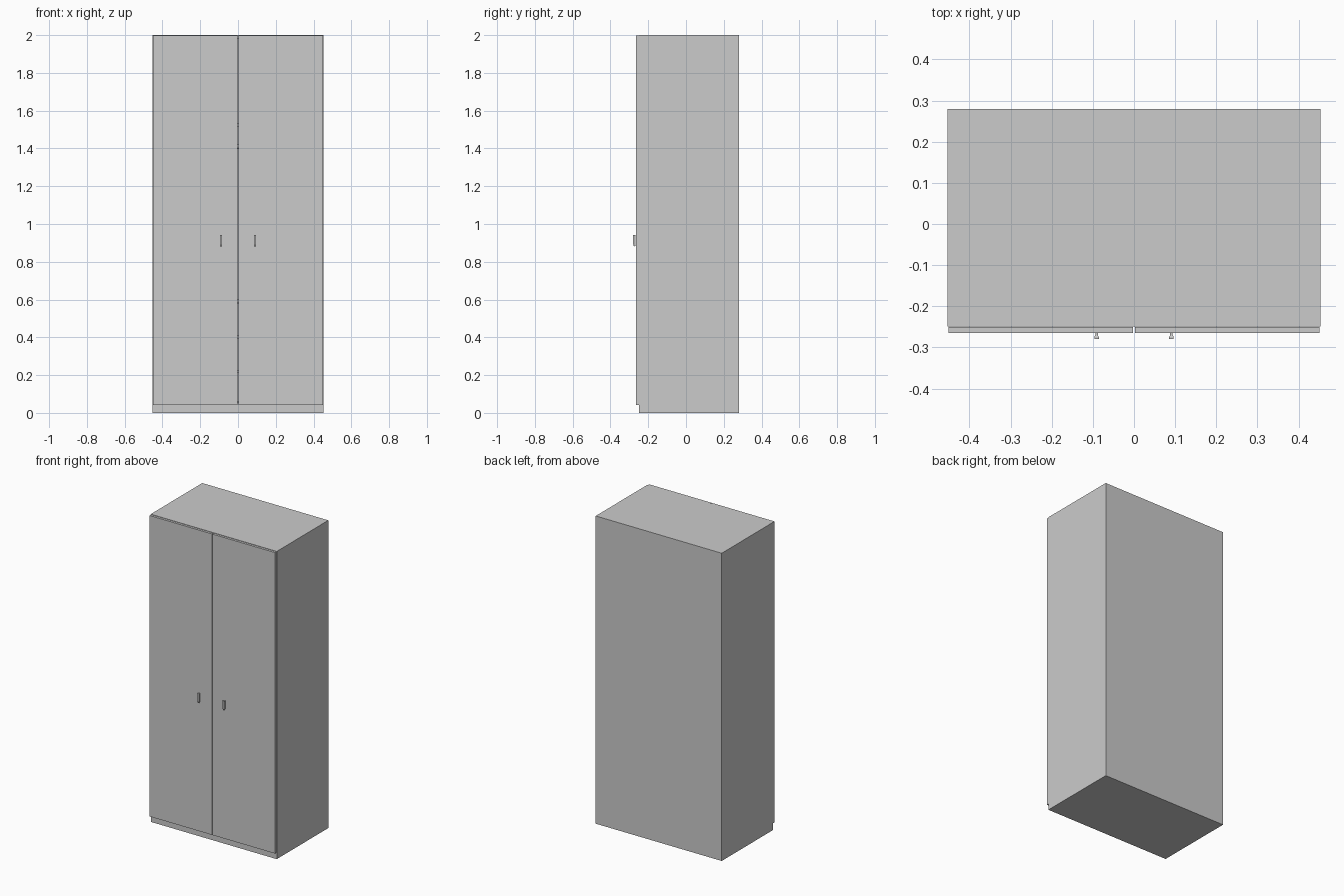
import bpy, bmesh

if "Cube" in bpy.data.objects:
    bpy.data.objects.remove(bpy.data.objects["Cube"])


def box(name, x0, x1, y0, y1, z0, z1):
    """Axis-aligned box from its limits."""
    bm = bmesh.new()
    bmesh.ops.create_cube(bm, size=1)
    for v in bm.verts:
        v.co = ((x0 + x1) / 2 + v.co.x * (x1 - x0),
                (y0 + y1) / 2 + v.co.y * (y1 - y0),
                (z0 + z1) / 2 + v.co.z * (z1 - z0))
    return finish(name, bm)


def finish(name, bm):
    bmesh.ops.recalc_face_normals(bm, faces=bm.faces)
    mesh = bpy.data.meshes.new(name)
    bm.to_mesh(mesh)
    bm.free()
    obj = bpy.data.objects.new(name, mesh)
    bpy.context.collection.objects.link(obj)
    return obj


W = 0.453               # half width
F, B = -0.249, 0.28     # carcass front and back
T = 0.018               # board thickness
IN = W - T              # inner half width

# Carcass boards
for side, s in (("left", -1), ("right", 1)):
    box(side + "_side_panel", *sorted((s * W, s * IN)), F, B, 0, 2)
box("top_panel", -IN, IN, F, B, 2 - T, 2)
box("base_plinth", -IN, IN, F, B, 0, 0.055)
box("back_panel", -IN, IN, B - 0.01, B, 0.055, 2 - T)

# Interior shelves
BK = B - 0.01
box("upper_shelf", -IN, IN, F + 0.02, BK, 1.515, 1.533)
box("drawer_top_shelf", -IN, IN, F + 0.02, BK, 0.585, 0.603)

# Hanging rail
bpy.ops.mesh.primitive_cylinder_add(vertices=24, radius=0.013, depth=2 * IN,
                                    location=(0, 0.015, 1.41),
                                    rotation=(0, 1.570796, 0))
bpy.context.object.name = "hanging_rail"
bpy.ops.object.shade_smooth_by_angle()

# Three open-topped drawers
for i, (z0, z1) in enumerate(((0.06, 0.215), (0.225, 0.395), (0.41, 0.58))):
    n = "drawer_%d_" % (i + 1)
    yf, yb, x = F + 0.02, BK - 0.03, IN - 0.015
    box(n + "front", -IN + 0.003, IN - 0.003, yf, yf + T, z0, z1)
    box(n + "bottom", -x, x, yf + T, yb, z0 + 0.01, z0 + 0.02)
    box(n + "back", -x, x, yb - T, yb, z0 + 0.02, z1 - 0.03)
    for s in (-1, 1):
        box(n + "side", *sorted((s * x, s * (x - T))), yf + T, yb - T,
            z0 + 0.02, z1 - 0.03)


def handle(name, cx):
    """Grip flaring outward from a narrow neck, tapered at its lower end."""
    rings = ((-0.264, 0.003, 0.885, 0.94), (-0.270, 0.003, 0.885, 0.94),
             (-0.275, 0.0055, 0.880, 0.943), (-0.280, 0.0055, 0.892, 0.943))
    bm = bmesh.new()
    loops = [[bm.verts.new((cx + sx * hw, y, z))
              for sx, z in ((-1, z0), (1, z0), (1, z1), (-1, z1))]
             for y, hw, z0, z1 in rings]
    for a, b in zip(loops, loops[1:]):
        for k in range(4):
            bm.faces.new((a[k], a[(k + 1) % 4], b[(k + 1) % 4], b[k]))
    bm.faces.new(loops[0])
    bm.faces.new(loops[-1])
    return finish(name, bm)


# Doors and their handles
for side, s in (("left", -1), ("right", 1)):
    box(side + "_door", *sorted((s * 0.0025, s * 0.4505)), -0.265, -0.25, 0.042, 1.998)
    handle(side + "_door_handle", s * 0.091)
